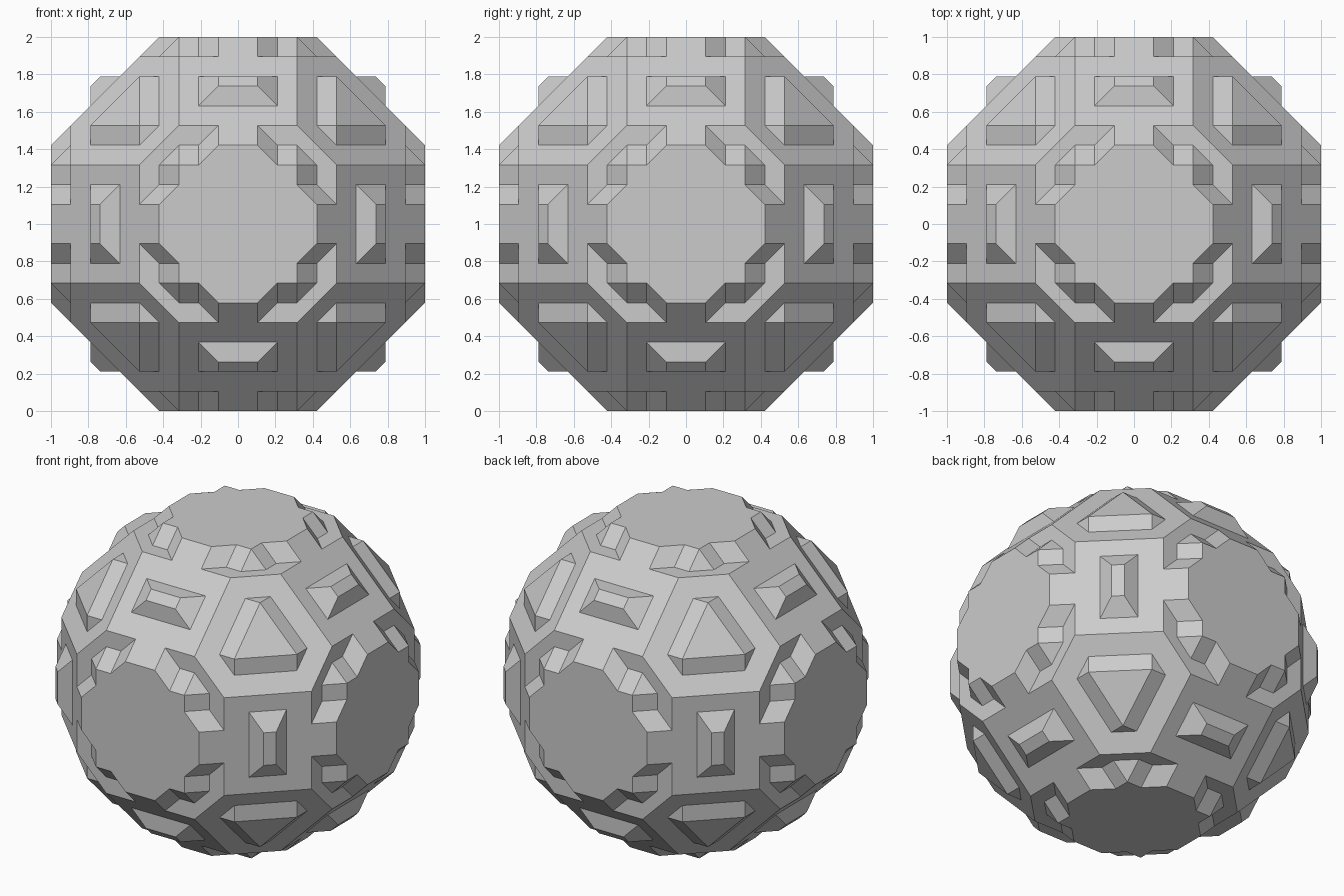
import bpy
import bmesh
from itertools import permutations, product
from math import pi
from mathutils import Matrix, Vector

UNIT = 1 / 9.5          # design grid, half the width is 9.5 cells
CENTRE = Vector((0, 0, 1))

cube = bpy.data.objects.get("Cube")
if cube:
    bpy.data.objects.remove(cube, do_unlink=True)

stone = bpy.data.materials.new("light_grey")
stone.use_nodes = True
grey = (0.6, 0.6, 0.6, 1)
stone.diffuse_color = grey
stone.node_tree.nodes["Principled BSDF"].inputs["Base Color"].default_value = grey


def finish(bm, name):
    mesh = bpy.data.meshes.new(name)
    for v in bm.verts:
        v.co = v.co * UNIT + CENTRE
    bm.to_mesh(mesh)
    bm.free()
    mesh.materials.append(stone)
    obj = bpy.data.objects.new(name, mesh)
    bpy.context.collection.objects.link(obj)


def hull(points, name, open_base=False):
    """Convex block with flat faces; the face lying on the core can be dropped."""
    bm = bmesh.new()
    for p in sorted(set(points)):
        bm.verts.new(p)
    bmesh.ops.convex_hull(bm, input=bm.verts[:])
    bmesh.ops.dissolve_limit(bm, angle_limit=0.01, verts=bm.verts[:], edges=bm.edges[:])
    bmesh.ops.recalc_face_normals(bm, faces=bm.faces[:])
    if open_base:
        base = [f for f in bm.faces if f.normal.dot(f.calc_center_median()) < -0.01]
        bmesh.ops.delete(bm, geom=base, context='FACES')
    finish(bm, name)


def signed(p, signs):
    return tuple(a * s for a, s in zip(p, signs))


SIGNS = list(product((1, -1), repeat=3))

# Core: truncated cuboctahedron
hull([signed(p, s) for p in permutations((3, 5, 8.5)) for s in SIGNS], "core")

# Triangular blocks on the eight hexagons
corner = list(permutations((4, 5, 7.5))) + list(permutations((5, 5, 7.5)))
for i, s in enumerate(SIGNS):
    hull([signed(p, s) for p in corner], f"triangle_block_{i + 1}", True)

# Bevelled bars on the twelve rectangles
bar = [(x, *p) for x, a in ((1, 7), (2, 6)) for p in ((a, 7.5), (7.5, a))]
bar += [(-x, y, z) for x, y, z in bar]
count = 0
for axis in range(3):
    for s in product((1, -1), repeat=2):
        count += 1
        pts = [(x, y * s[0], z * s[1]) for x, y, z in bar]
        hull([p[-axis:] + p[:-axis] if axis else p for p in pts],
             f"edge_bar_{count}", True)

# Notched plates on the six octagons
rim = [(4, 1), (3, 2), (3, 3), (3, 3), (2, 3), (1, 4)]
foot = [(5, 1), (4, 2), (4, 3), (3, 4), (2, 4), (1, 5)]


def ring(bm, quarter, height):
    turns = [Matrix.Rotation(k * pi / 2, 3, 'Z') for k in range(4)]
    return [bm.verts.new(t @ Vector((x, y, height))) for t in turns for x, y in quarter]


placements = [("top", Matrix.Identity(3)), ("bottom", Matrix.Rotation(pi, 3, 'X'))]
placements += [(n, Matrix.Rotation(k * pi / 2, 3, 'Z') @ Matrix.Rotation(pi / 2, 3, 'X'))
               for k, n in enumerate(("front", "left", "back", "right"))]
for name, turn in placements:
    bm = bmesh.new()
    upper, lower = ring(bm, rim, 9.5), ring(bm, foot, 8.5)
    n = len(upper)
    for i in range(n):
        j = (i + 1) % n
        bm.faces.new((lower[i], lower[j], upper[j], upper[i]))
    bm.faces.new([v for i, v in enumerate(upper) if i % len(rim) != 3])
    bmesh.ops.remove_doubles(bm, verts=bm.verts[:], dist=0.001)
    bmesh.ops.transform(bm, matrix=turn.to_4x4(), verts=bm.verts[:])
    finish(bm, f"{name}_plate")
